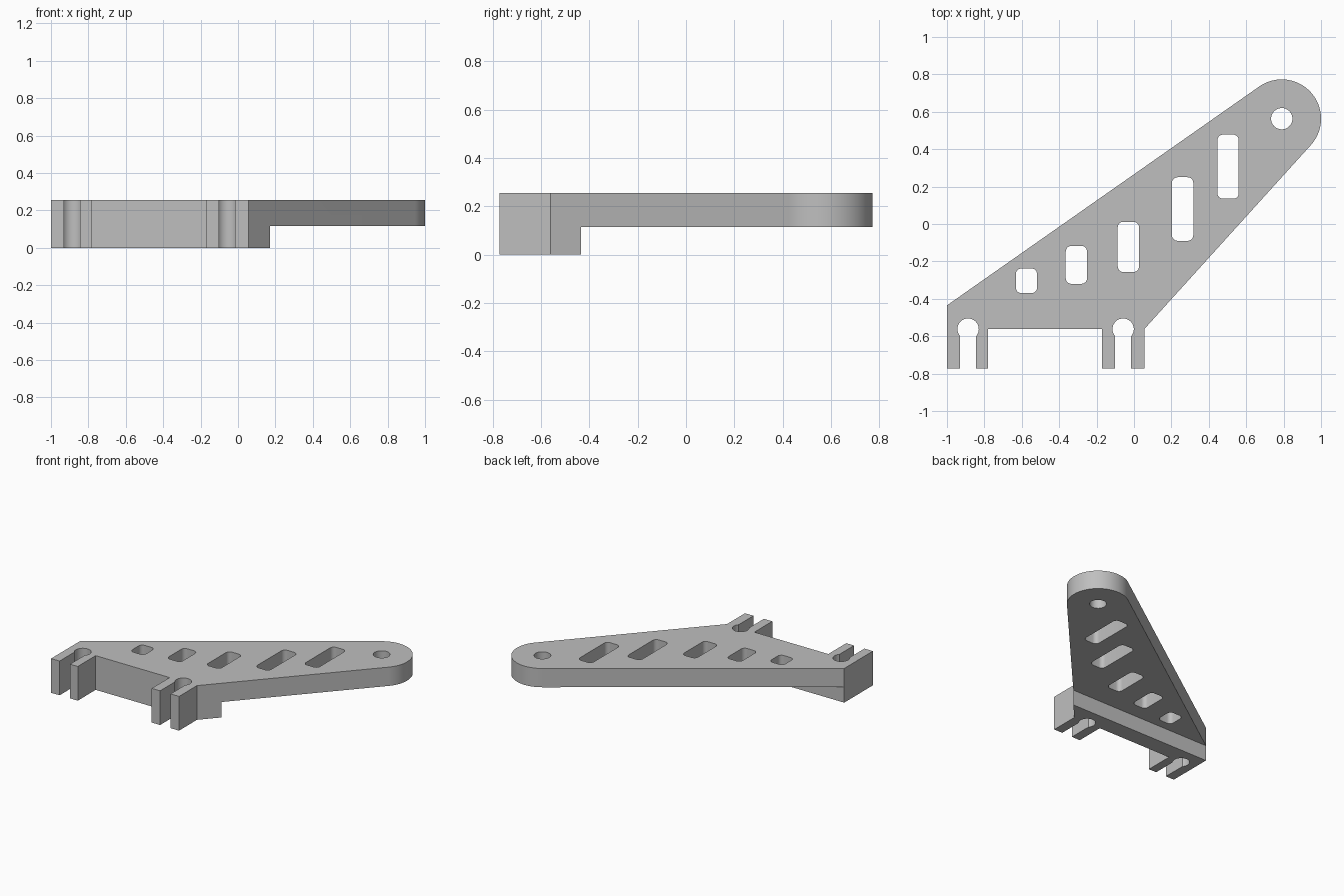
import bpy, bmesh
from math import acos, atan2, asin, cos, hypot, pi, sin

if "Cube" in bpy.data.objects:
    bpy.data.objects.remove(bpy.data.objects["Cube"])

TOP, STEP_Z, STEP_Y = 0.255, 0.115, -0.435
FOOT_Y, BASE_Y = -0.773, -0.562
TIP, TIP_R = (0.79, 0.563), 0.21
HOLE_R, SLOT_HALF = 0.057, 0.043


def arc(centre, r, a0, a1, n):
    return [(centre[0] + r * cos(a0 + (a1 - a0) * i / n),
             centre[1] + r * sin(a0 + (a1 - a0) * i / n)) for i in range(n + 1)]


def rounded_window(x, y0, y1, half=0.057, r=0.03):
    corners = [(x + half - r, y1 - r), (x - half + r, y1 - r),
               (x - half + r, y0 + r), (x + half - r, y0 + r)]
    return [p for i, c in enumerate(corners)
            for p in arc(c, r, i * pi / 2, (i + 1) * pi / 2, 6)]


def forked_foot(x0, x1, x):
    """Foot outline with a keyhole slot centred on x."""
    a = acos(SLOT_HALF / HOLE_R)
    key = arc((x, BASE_Y), HOLE_R, pi + a, -a, 32)
    return ([(x0, FOOT_Y), (x - SLOT_HALF, FOOT_Y)] + key
            + [(x + SLOT_HALF, FOOT_Y), (x1, FOOT_Y), (x1, BASE_Y)])


def tangent_angle(p, side):
    """Angle on the tip circle where the straight edge from p touches it."""
    dx, dy = p[0] - TIP[0], p[1] - TIP[1]
    return atan2(dy, dx) + side * acos(TIP_R / hypot(dx, dy))


# Outline: two forked feet, straight edges and round tip
inner, outer = (0.055, BASE_Y), (-1, STEP_Y)
a_low, a_high = tangent_angle(inner, 1), tangent_angle(outer, -1)
while a_high < a_low:
    a_high += 2 * pi
while a_high - a_low > 2 * pi:
    a_high -= 2 * pi
outline = (forked_foot(-1, -0.78, -0.887) + [(-0.17, BASE_Y)]
           + forked_foot(-0.17, 0.055, -0.058)
           + arc(TIP, TIP_R, a_low, a_high, 48) + [outer])

# Tip hole and lightening windows
loops = [outline, arc(TIP, HOLE_R, 0, 2 * pi, 40)[:-1]]
for x, y0, y1 in [(-0.575, -0.37, -0.238), (-0.308, -0.32, -0.117),
                  (-0.03, -0.257, 0.012), (0.26, -0.09, 0.25),
                  (0.503, 0.135, 0.478)]:
    loops.append(rounded_window(x, y0, y1))

# Extrude the pierced profile to full height
bm = bmesh.new()
for loop in loops:
    vs = [bm.verts.new((x, y, 0)) for x, y in loop]
    for i, v in enumerate(vs):
        bm.edges.new((v, vs[(i + 1) % len(vs)]))
bmesh.ops.remove_doubles(bm, verts=bm.verts[:], dist=0.0005)
bmesh.ops.triangle_fill(bm, edges=bm.edges[:], use_beauty=True, normal=(0, 0, 1))
ret = bmesh.ops.extrude_face_region(bm, geom=bm.faces[:])
for v in ret["geom"]:
    if isinstance(v, bmesh.types.BMVert):
        v.co.z = TOP
bmesh.ops.recalc_face_normals(bm, faces=bm.faces[:])
mesh = bpy.data.meshes.new("bracket_arm")
bm.to_mesh(mesh)
bm.free()
arm = bpy.data.objects.new("bracket_arm", mesh)
bpy.context.collection.objects.link(arm)

# Cut away the underside behind the thick base
bpy.ops.mesh.primitive_cube_add(size=1, location=(0, STEP_Y + 1, STEP_Z - 0.5))
cutter = bpy.context.object
cutter.name = "underside_cutter"
cutter.scale = (3, 2, 1)
cutter.hide_render = True
bpy.context.view_layer.update()
bpy.ops.object.select_all(action="DESELECT")
arm.select_set(True)
bpy.context.view_layer.objects.active = arm
mod = arm.modifiers.new("underside", "BOOLEAN")
mod.operation, mod.solver, mod.object = "DIFFERENCE", "EXACT", cutter
bpy.ops.object.modifier_apply(modifier=mod.name)
bpy.data.objects.remove(cutter)

# Smooth round walls, crisp corners
bpy.ops.object.shade_smooth_by_angle(angle=pi / 6)

# Single grey material
grey = bpy.data.materials.new("plain_grey")
grey.use_nodes = True
colour = (0.52, 0.52, 0.52, 1)
grey.diffuse_color = colour
grey.node_tree.nodes["Principled BSDF"].inputs["Base Color"].default_value = colour
arm.data.materials.clear()
arm.data.materials.append(grey)
